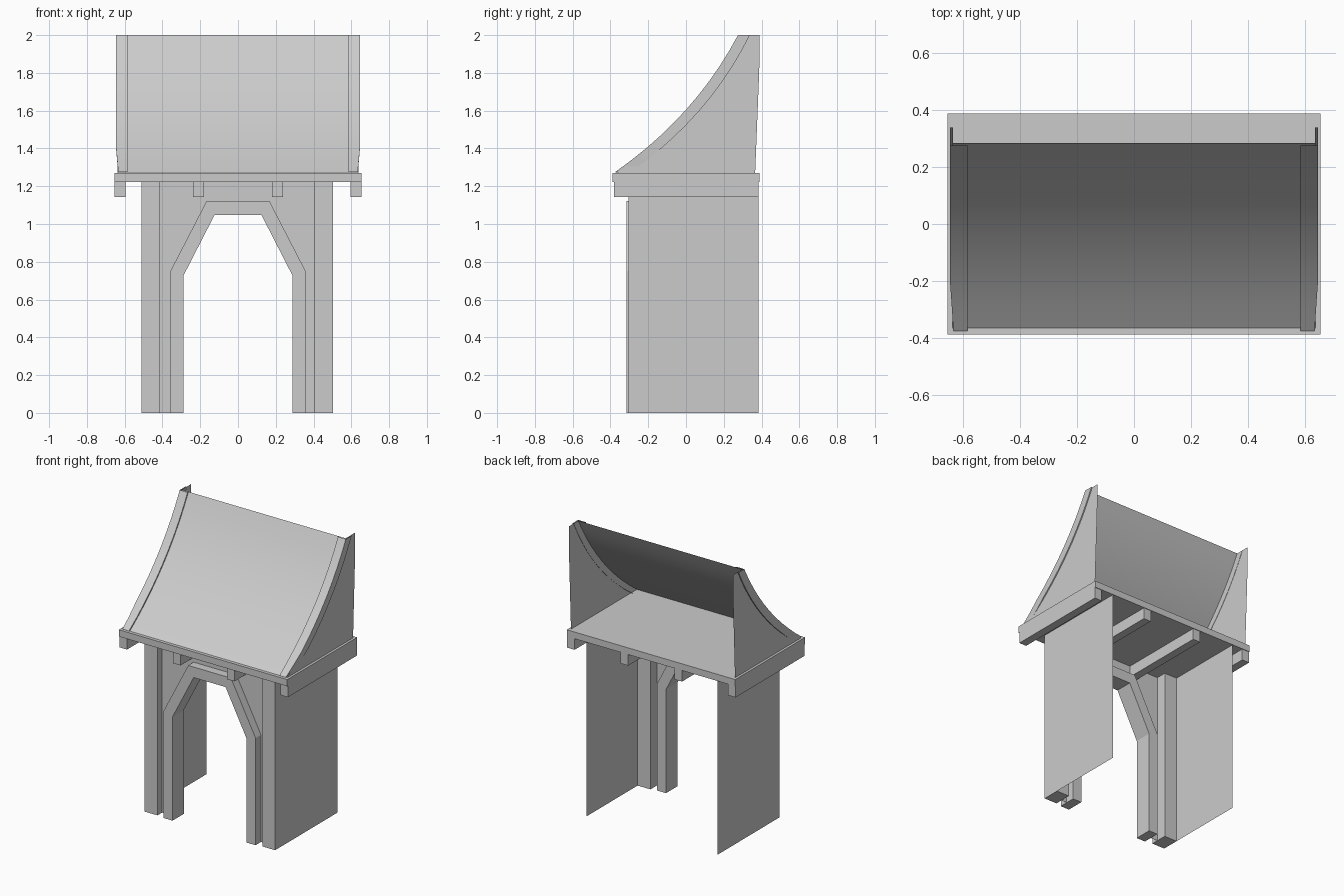
import bpy

if "Cube" in bpy.data.objects:
    bpy.data.objects.remove(bpy.data.objects["Cube"])

def mesh(name, verts, faces):
    me = bpy.data.meshes.new(name)
    me.from_pydata(verts, [], faces)
    ob = bpy.data.objects.new(name, me)
    bpy.context.collection.objects.link(ob)
    return ob

def box(name, x0, x1, y0, y1, z0, z1):
    v = [(x, y, z) for x in (x0, x1) for y in (y0, y1) for z in (z0, z1)]
    return mesh(name, v, [(0, 1, 3, 2), (4, 6, 7, 5), (0, 4, 5, 1),
                          (2, 3, 7, 6), (0, 2, 6, 4), (1, 5, 7, 3)])

def loft(name, rows, closed=False, smooth=False):
    """Skin a list of equally long point rows."""
    n = len(rows[0])
    faces = []
    for i in range(len(rows) - 1):
        for j in range(n if closed else n - 1):
            k = (j + 1) % n
            faces.append((i * n + j, i * n + k, (i + 1) * n + k, (i + 1) * n + j))
    if closed:
        faces += [tuple(range(n))[::-1], tuple(range((len(rows) - 1) * n, len(rows) * n))]
    ob = mesh(name, [p for r in rows for p in r], faces)
    if smooth:
        bpy.context.view_layer.objects.active = ob
        ob.select_set(True)
        bpy.ops.object.shade_smooth_by_angle(angle=0.5)
        ob.select_set(False)
    return ob

def bezier(p0, p1, p2, n=10):
    ts = [i / n for i in range(n + 1)]
    return [tuple((1 - t) ** 2 * a + 2 * t * (1 - t) * b + t * t * c
                  for a, b, c in zip(p0, p1, p2)) for t in ts]

# Platform slab and the four joists under it
box("platform_slab", -0.654, 0.654, -0.388, 0.388, 1.223, 1.27)
for x in (-0.625, -0.209, 0.209, 0.625):
    box("joist", x - 0.029, x + 0.029, -0.38, 0.384, 1.143, 1.223)

# Front posts and thin side walls flush with their outer faces
for x, s in ((-0.512, 1), (0.502, -1)):
    a, b = sorted((x, x + s * 0.1))
    box("front_post", a, b, -0.305, -0.18, 0, 1.223)
    mesh("side_wall", [(x, -0.18, 0), (x, 0.384, 0), (x, 0.384, 1.223), (x, -0.18, 1.223)],
         [(0, 1, 2, 3) if s < 0 else (3, 2, 1, 0)])

# Arch surround
outer = [(-0.357, 0), (-0.357, 0.752), (-0.166, 1.122), (0.166, 1.122), (0.357, 0.752), (0.357, 0)]
inner = [(-0.288, 0), (-0.288, 0.728), (-0.124, 1.048), (0.124, 1.048), (0.288, 0.728), (0.288, 0)]
loft("arch_surround", [[(o[0], -0.315, o[1]), (i[0], -0.315, i[1]),
                        (i[0], -0.19, i[1]), (o[0], -0.19, o[1])]
                       for o, i in zip(outer, inner)], closed=True)

# Recessed front panel filling between arch, posts and slab
edge = [(-0.42, 0), (-0.42, 0.752), (-0.42, 1.223), (0.42, 1.223), (0.42, 0.752), (0.42, 0)]
loft("front_panel", [[(e[0], -0.255, e[1]), (o[0], -0.255, o[1])] for e, o in zip(edge, outer)])

# Curved roof sheet
sheet = bezier((-0.365, 1.27), (0.06, 1.57), (0.285, 2.0))
loft("roof_sheet", [[(-0.637, y, z), (0.637, y, z)] for y, z in sheet], smooth=True)

# Roof edge trims (L-shaped) and gable panels on both sides
front = bezier((-0.375, 1.275), (0.05, 1.5725), (0.275, 2.0))
back = bezier((-0.30, 1.27), (0.1225, 1.565), (0.338, 2.0))
for s in (-1, 1):
    rows = []
    for i, (f, b, m) in enumerate(zip(front, back, sheet)):
        x = 0.634 + 0.011 * min(i / 2, 1)
        rows.append([(s * 0.584, *m), (s * 0.584, *f), (s * x, *f),
                     (s * x, *b), (s * (x - 0.01), *b)][::s])
    loft("roof_trim", rows, smooth=True)
    rows = [[(s * 0.637, *m), (s * 0.637, 0.366 + 0.022 * min((m[1] - 1.27) / 0.55, 1), m[1])][::-s]
            for m in sheet]
    loft("gable_panel", rows)
